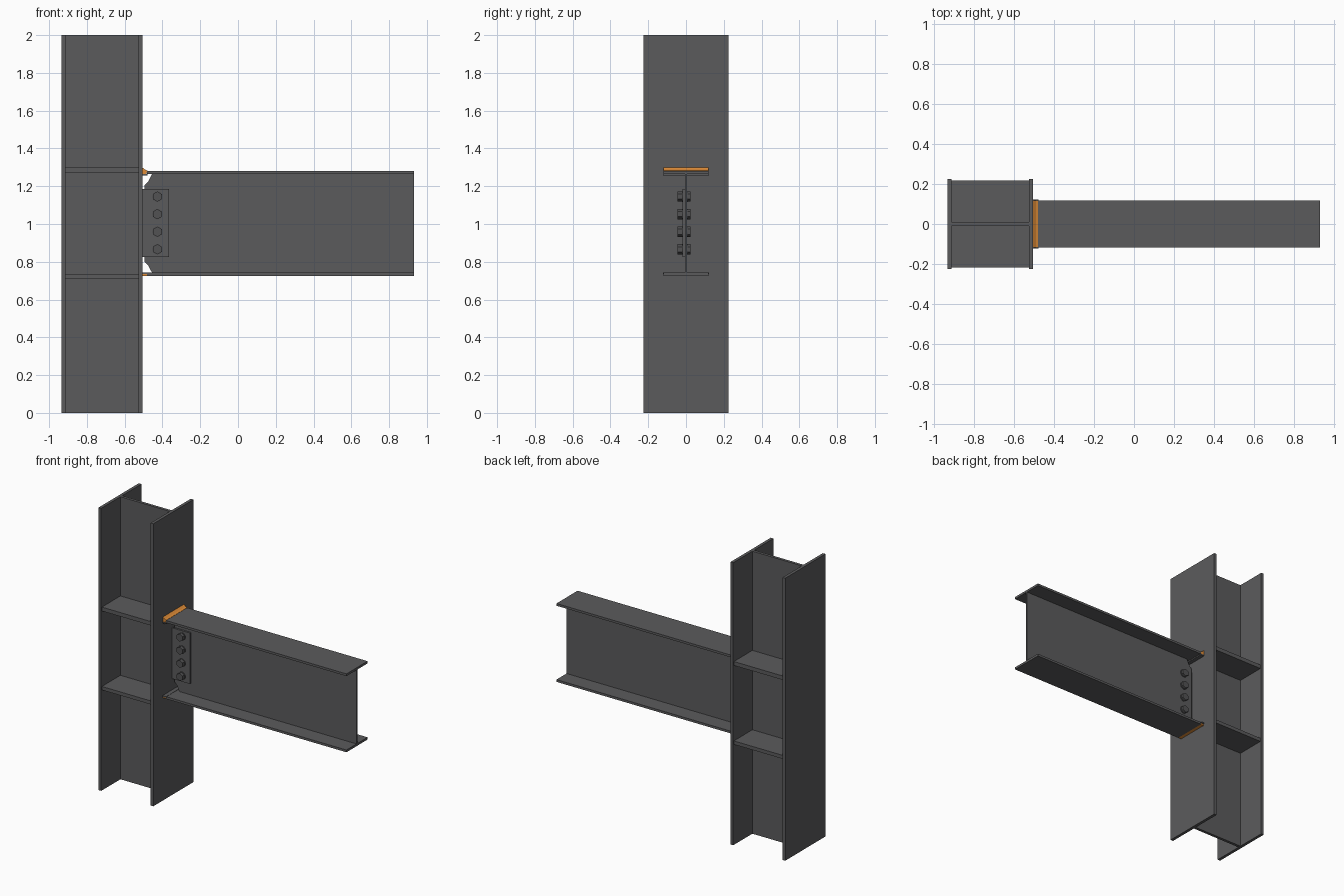
import bpy, bmesh, math
from mathutils import Matrix

if "Cube" in bpy.data.objects:
    bpy.data.objects.remove(bpy.data.objects["Cube"])


def material(name, rgb):
    m = bpy.data.materials.new(name)
    m.diffuse_color = (*rgb, 1)
    m.use_nodes = True
    m.node_tree.nodes["Principled BSDF"].inputs["Base Color"].default_value = m.diffuse_color
    return m


STEEL = material("dark steel", (0.105, 0.105, 0.108))
BOLT = material("bolt steel", (0.085, 0.085, 0.088))
WELD = material("orange weld", (0.75, 0.27, 0.04))


def finish(name, bm, mat):
    bmesh.ops.recalc_face_normals(bm, faces=bm.faces)
    me = bpy.data.meshes.new(name)
    bm.to_mesh(me)
    bm.free()
    me.materials.append(mat)
    ob = bpy.data.objects.new(name, me)
    bpy.context.collection.objects.link(ob)
    return ob


def box(name, x, y, z, mat=STEEL):
    bm = bmesh.new()
    bmesh.ops.create_cube(bm, size=1)
    for v in bm.verts:
        v.co = [r[0] if c < 0 else r[1] for c, r in zip(v.co, (x, y, z))]
    return finish(name, bm, mat)


def plate(name, pts, y0, y1, mat=STEEL):
    """Extrude an x-z outline along y."""
    bm = bmesh.new()
    f = bm.faces.new([bm.verts.new((x, y0, z)) for x, z in pts])
    ext = bmesh.ops.extrude_face_region(bm, geom=[f])["geom"]
    for v in ext:
        if isinstance(v, bmesh.types.BMVert):
            v.co.y = y1
    return finish(name, bm, mat)


def disc(name, x, z, y0, y1, radius, sides, mat=BOLT):
    bm = bmesh.new()
    rot = Matrix.Translation((x, (y0 + y1) / 2, z)) @ Matrix.Rotation(math.pi / 2, 4, "X")
    bmesh.ops.create_cone(bm, cap_ends=True, segments=sides, radius1=radius,
                          radius2=radius, depth=y1 - y0, matrix=rot)
    return finish(name, bm, mat)


# Column: two flanges and a web
box("column_back_flange", (-0.935, -0.914), (-0.225, 0.225), (0, 2))
box("column_front_flange", (-0.527, -0.506), (-0.225, 0.225), (0, 2))
box("column_web", (-0.914, -0.527), (-0.01, 0.01), (0, 2))

# Continuity plates between the column flanges, on both sides of the web
for label, z in (("lower", (0.711, 0.736)), ("upper", (1.27, 1.298))):
    for side, y in (("front", (-0.217, -0.01)), ("rear", (0.01, 0.217))):
        box(f"{label}_{side}_stiffener", (-0.914, -0.527), y, z)

# Beam: flanges, and a web with access notches at the column end
box("beam_top_flange", (-0.482, 0.932), (-0.118, 0.118), (1.265, 1.281))
box("beam_bottom_flange", (-0.482, 0.932), (-0.118, 0.118), (0.726, 0.742))
plate("beam_web", [(-0.494, 0.80), (-0.475, 0.78), (-0.455, 0.742), (0.932, 0.742),
                   (0.932, 1.265), (-0.455, 1.265), (-0.475, 1.225), (-0.494, 1.205)],
      -0.005, 0.005)

# Groove welds joining the beam flanges to the column
plate("top_weld", [(-0.506, 1.266), (-0.485, 1.266), (-0.48, 1.283),
                   (-0.492, 1.288), (-0.506, 1.299)], -0.118, 0.118, WELD)
plate("bottom_weld", [(-0.506, 0.726), (-0.482, 0.726), (-0.482, 0.736),
                      (-0.506, 0.736)], -0.116, 0.116, WELD)
for label, z in (("top", (1.257, 1.265)), ("bottom", (0.736, 0.744))):
    box(f"{label}_backing_bar", (-0.506, -0.478), (-0.122, 0.122), z)

# Shear tab with a row of hexagonal bolts, nuts and washers
box("shear_tab", (-0.506, -0.365), (-0.018, -0.005), (0.825, 1.185))
for i in range(4):
    z = 0.866 + i * 0.093
    disc(f"bolt_head_{i}", -0.427, z, -0.044, -0.022, 0.027, 6)
    disc(f"head_washer_{i}", -0.427, z, -0.022, -0.018, 0.028, 20)
    disc(f"nut_{i}", -0.427, z, 0.008, 0.025, 0.027, 6)
    disc(f"nut_washer_{i}", -0.427, z, 0.005, 0.008, 0.028, 20)
